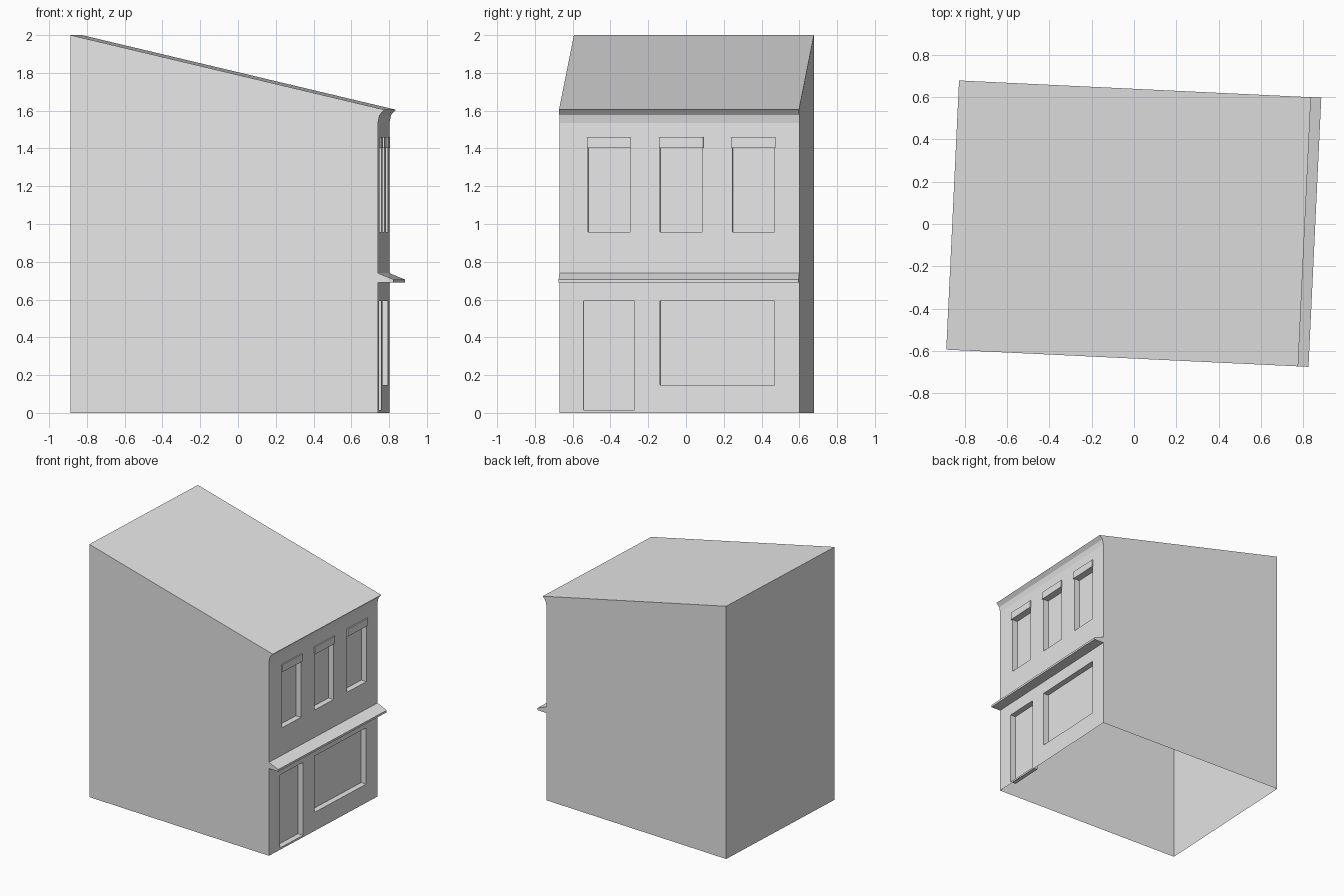
import bpy
import bmesh
from mathutils import Matrix

cube = bpy.data.objects.get("Cube")
if cube:
    bpy.data.objects.remove(cube, do_unlink=True)

# One plain grey for the whole building
grey = bpy.data.materials.new("plain_grey")
grey.use_nodes = True
grey.diffuse_color = (0.8, 0.8, 0.8, 1)
grey.node_tree.nodes["Principled BSDF"].inputs["Base Color"].default_value = (0.8, 0.8, 0.8, 1)

# The house stands slightly turned on its plot; the facade faces +x
PLACE = Matrix.Translation((-0.0425, 0.0035, 0)) @ Matrix.Rotation(-0.0475, 4, 'Z')
FRONT = 0.8145
HALF = 0.636
SHIFT = 0.038
DEPTH = 0.045


def finish(name, bm):
    bmesh.ops.remove_doubles(bm, verts=bm.verts, dist=0.0001)
    mesh = bpy.data.meshes.new(name)
    bm.to_mesh(mesh)
    bm.free()
    mesh.materials.append(grey)
    obj = bpy.data.objects.new(name, mesh)
    obj.matrix_world = PLACE
    bpy.context.collection.objects.link(obj)
    return obj


def face(bm, points):
    return bm.faces.new([bm.verts.new(p) for p in points])


def prism(name, profile, y0, y1, open_edges=()):
    """Extrude an x-z profile along y, leaving the listed edges open."""
    bm = bmesh.new()
    face(bm, [(x, y0, z) for x, z in profile])
    face(bm, [(x, y1, z) for x, z in reversed(profile)])
    for i, (xa, za) in enumerate(profile):
        if i not in open_edges:
            xb, zb = profile[(i + 1) % len(profile)]
            face(bm, [(xa, y0, za), (xa, y1, za), (xb, y1, zb), (xb, y0, zb)])
    return finish(name, bm)


def rectangle(x, y0, y1, z0, z1):
    return [(x, y0, z0), (x, y1, z0), (x, y1, z1), (x, y0, z1)]


def recess(name, opening):
    """Pane set back behind the facade, with its four reveals."""
    bm = bmesh.new()
    outer = rectangle(FRONT, *opening)
    inner = rectangle(FRONT - DEPTH, *opening)
    face(bm, inner)
    for i in range(4):
        j = (i + 1) % 4
        face(bm, [outer[i], outer[j], inner[j], inner[i]])
    return finish(name, bm)


# Walls, sloping roof and cornice, open below and at the facade
WALL_TOP = 1.535
prism("walls_and_roof",
      [(-FRONT, 0), (FRONT, 0), (FRONT, WALL_TOP), (FRONT + 0.009, 1.577),
       (FRONT + 0.034, 1.605), (-FRONT, 2)],
      -HALF, HALF, open_edges=(0, 1))

# Openings as y0, y1, z0, z1
openings = {
    "door": (-0.545 + SHIFT, -0.275 + SHIFT, 0.015, 0.592),
    "shop_window": (-0.14 + SHIFT, 0.465 + SHIFT, 0.147, 0.592),
}
for side, y in (("right", -0.522), ("middle", -0.14), ("left", 0.243)):
    y += SHIFT
    openings["upper_window_" + side] = (y, y + 0.223, 0.957, 1.402)
    # Lintel above each upper window
    prism("lintel_" + side,
          [(FRONT, 1.402), (FRONT + 0.01, 1.402), (FRONT + 0.01, 1.46), (FRONT, 1.46)],
          y - 0.006, y + 0.229, open_edges=(3,))

# Facade panel with the openings left out
ys = sorted({-HALF, HALF} | {v for o in openings.values() for v in o[:2]})
zs = sorted({0, WALL_TOP} | {v for o in openings.values() for v in o[2:]})
bm = bmesh.new()
for y0, y1 in zip(ys, ys[1:]):
    for z0, z1 in zip(zs, zs[1:]):
        y, z = (y0 + y1) / 2, (z0 + z1) / 2
        if not any(a < y < b and c < z < d for a, b, c, d in openings.values()):
            face(bm, rectangle(FRONT, y0, y1, z0, z1))
finish("facade", bm)

for name, opening in openings.items():
    recess(name, opening)

# Sloped canopy across the shop front
prism("canopy",
      [(FRONT, 0.69), (FRONT + 0.083, 0.69), (FRONT + 0.083, 0.706), (FRONT, 0.74)],
      -HALF, HALF, open_edges=(3,))
